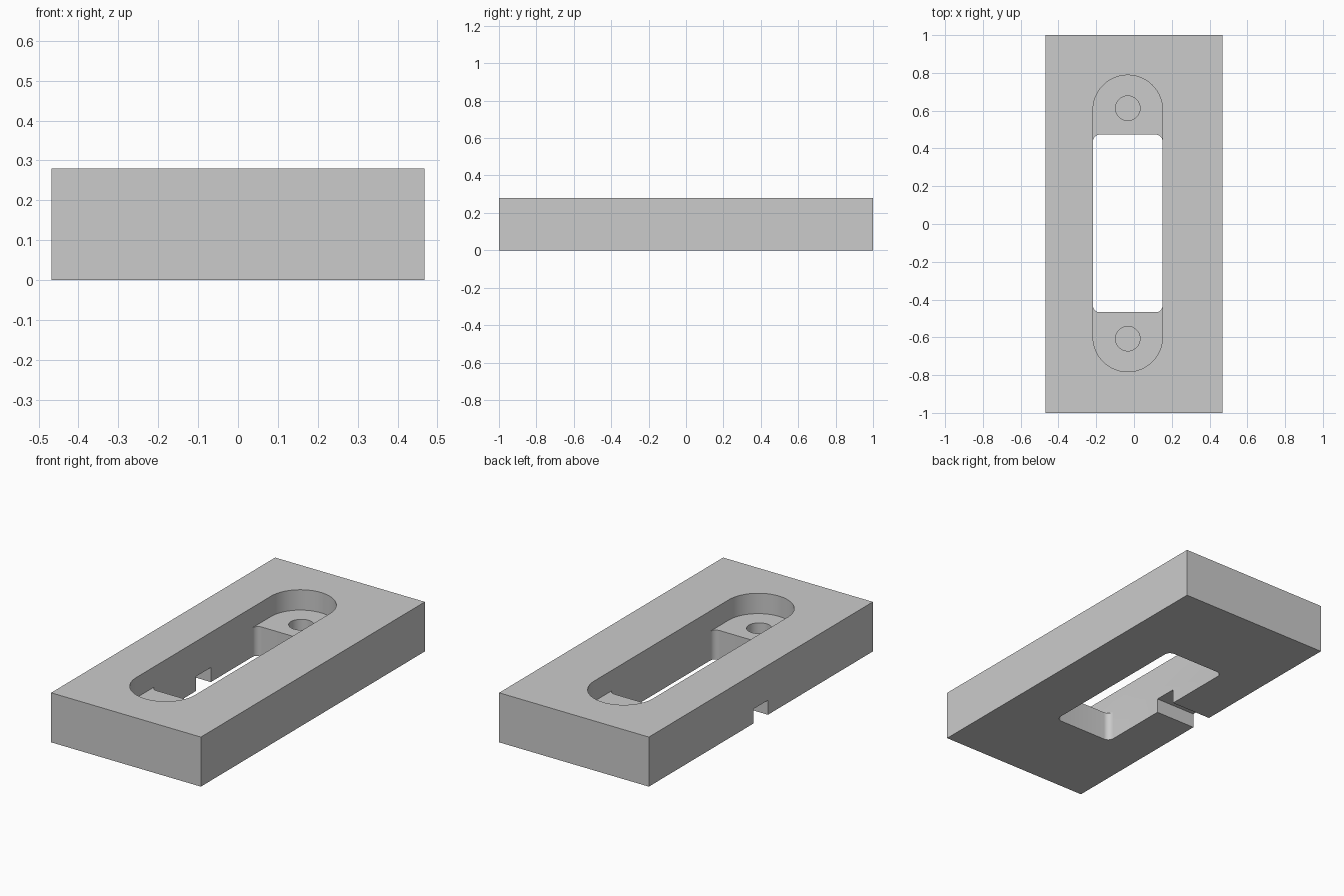
import bpy, bmesh, math

if "Cube" in bpy.data.objects:
    bpy.data.objects.remove(bpy.data.objects["Cube"], do_unlink=True)

WIDTH, LENGTH, HEIGHT = 0.936, 2.0, 0.28
CX, CY = -0.033, 0.003      # centre of the recess
HALF = 0.184                # half width of the recess
LEDGE = 0.165               # height of the screw ledges

grey = bpy.data.materials.new("plain grey")
grey.use_nodes = True
colour = (0.6, 0.6, 0.6, 1)
grey.diffuse_color = colour
grey.node_tree.nodes["Principled BSDF"].inputs["Base Color"].default_value = colour


def rounded_outline(cx, cy, hx, hy, r, steps):
    """Points of a rectangle with rounded corners."""
    pts = []
    for i, (sx, sy) in enumerate([(1, 1), (-1, 1), (-1, -1), (1, -1)]):
        for k in range(steps + 1):
            a = math.pi / 2 * (i + k / steps)
            pts.append((cx + sx * (hx - r) + r * math.cos(a),
                        cy + sy * (hy - r) + r * math.sin(a)))
    return pts


def prism(name, outline, z0, z1):
    """Extrude an outline from z0 to z1."""
    bm = bmesh.new()
    face = bm.faces.new([bm.verts.new((x, y, z0)) for x, y in outline])
    bmesh.ops.remove_doubles(bm, verts=bm.verts, dist=1e-5)
    top = bmesh.ops.extrude_face_region(bm, geom=bm.faces[:], use_keep_orig=True)
    bmesh.ops.translate(bm, vec=(0, 0, z1 - z0),
                        verts=[v for v in top["geom"] if isinstance(v, bmesh.types.BMVert)])
    bmesh.ops.recalc_face_normals(bm, faces=bm.faces)
    mesh = bpy.data.meshes.new(name)
    bm.to_mesh(mesh)
    bm.free()
    mesh.materials.append(grey)
    obj = bpy.data.objects.new(name, mesh)
    bpy.context.collection.objects.link(obj)
    return obj


def box_outline(x0, x1, y0, y1):
    return [(x0, y0), (x1, y0), (x1, y1), (x0, y1)]


# Main block
block = prism("mounting_block",
              box_outline(-WIDTH / 2, WIDTH / 2, -LENGTH / 2, LENGTH / 2), 0, HEIGHT)

# Round-ended recess, through opening, side cable notch, blind screw holes
cutters = [
    prism("recess_cutter", rounded_outline(CX, CY, HALF, 0.785, HALF, 24), LEDGE, 0.5),
    prism("opening_cutter", rounded_outline(CX, CY, HALF, 0.47, 0.035, 8), -0.2, 0.4),
    prism("notch_cutter", box_outline(-0.6, CX, -0.063, 0.067), -0.1, 0.082),
]
for side, s in (("back", 1), ("front", -1)):
    cutters.append(prism(side + "_screw_hole_cutter",
                         rounded_outline(CX, CY + s * 0.61, 0.065, 0.065, 0.065, 12),
                         0.04, 0.3))

bpy.context.view_layer.objects.active = block
for cutter in cutters:
    mod = block.modifiers.new(cutter.name, "BOOLEAN")
    mod.operation = "DIFFERENCE"
    mod.solver = "EXACT"
    mod.object = cutter
    bpy.ops.object.modifier_apply(modifier=mod.name)
    bpy.data.objects.remove(cutter, do_unlink=True)

# Smooth the curved walls, keep the edges sharp
bpy.ops.object.select_all(action="DESELECT")
block.select_set(True)
bpy.ops.object.shade_smooth_by_angle(angle=math.radians(30))
